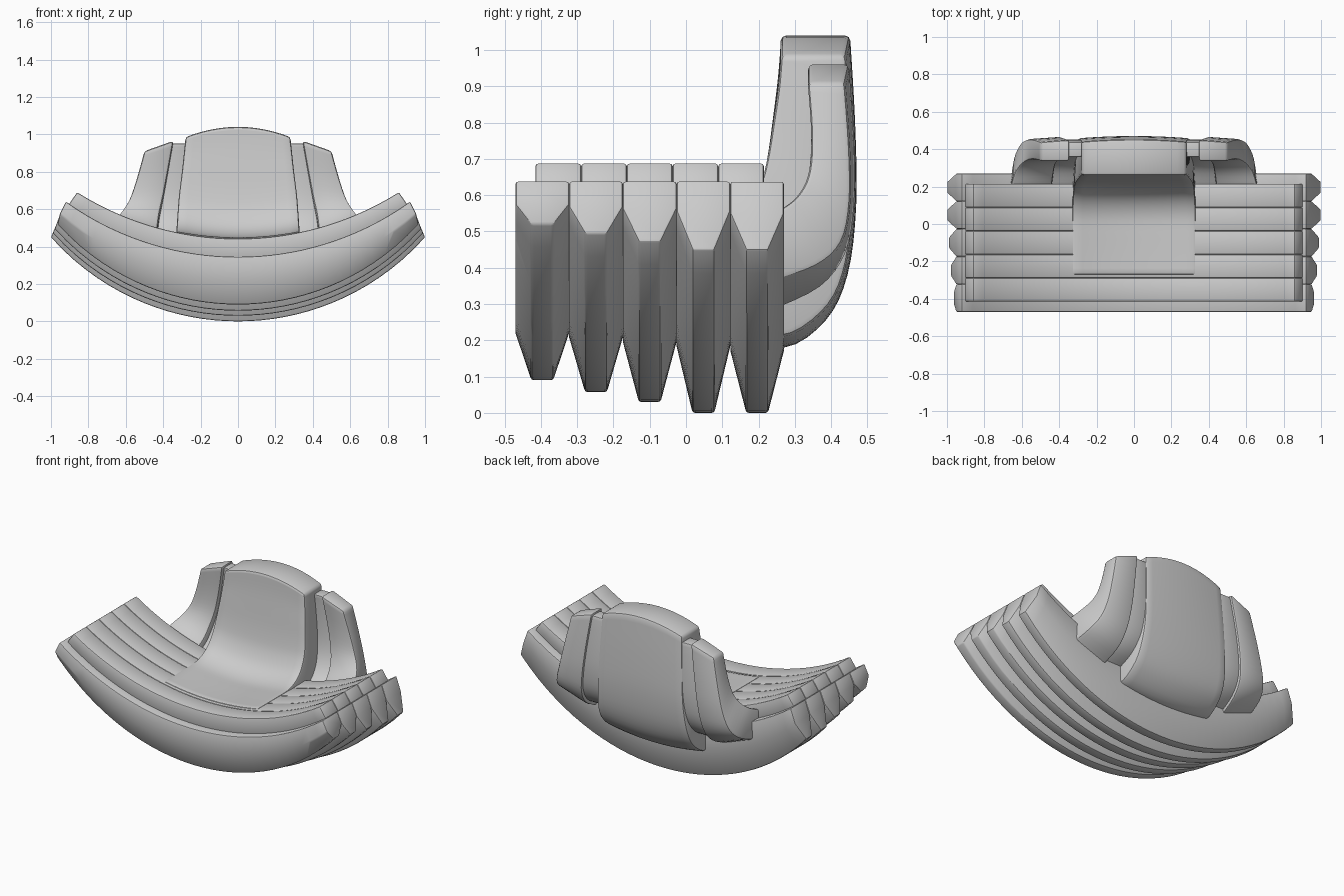
import bpy, bmesh, math

if "Cube" in bpy.data.objects:
    bpy.data.objects.remove(bpy.data.objects["Cube"])


def loft(name, rings, bevel=0.01):
    """Skin a list of closed rings; both ends are capped with quads."""
    bm = bmesh.new()
    vs = [[bm.verts.new(p) for p in r] for r in rings]
    n = len(rings[0])
    for a, b in zip(vs, vs[1:]):
        for i in range(n):
            j = (i + 1) % n
            bm.faces.new((a[i], a[j], b[j], b[i]))
    for r in (vs[0], vs[-1]):
        for i in range(n // 2 - 1):
            bm.faces.new((r[i], r[i + 1], r[n - 2 - i], r[n - 1 - i]))
    bmesh.ops.recalc_face_normals(bm, faces=bm.faces)
    me = bpy.data.meshes.new(name)
    bm.to_mesh(me)
    bm.free()
    ob = bpy.data.objects.new(name, me)
    bpy.context.collection.objects.link(ob)
    bpy.ops.object.select_all(action='DESELECT')
    ob.select_set(True)
    bpy.context.view_layer.objects.active = ob
    m = ob.modifiers.new("bevel", 'BEVEL')
    m.width, m.segments, m.limit_method = bevel, 2, 'ANGLE'
    m.angle_limit = math.radians(32)
    bpy.ops.object.modifier_apply(modifier="bevel")
    bpy.ops.object.shade_smooth_by_angle(angle=math.radians(30))
    return ob


def arc(t, x_end, z_mid, z_end):
    """Point on a circular arc through (0, z_mid) and (x_end, z_end)."""
    s = z_end - z_mid
    r = (x_end ** 2 + s * s) / (2 * s)
    x = t * x_end
    return x, z_mid + r - math.sqrt(r * r - x * x)


def curved_bar(name, layers, bevel):
    """layers: (y_left, y_right, arc parameters) from top to bottom."""
    rings = []
    for k in range(33):
        t = k / 16 - 1
        left, right = [], []
        for y0, y1, a in layers:
            x, z = arc(t, *a)
            left.append((x, y0, z))
            right.append((x, y1, z))
        rings.append(left + right[::-1])
    loft(name, rings, bevel)


def spline(pts, steps=4):
    """Catmull-Rom resampling of tuples of any length."""
    out = []
    for i in range(len(pts) - 1):
        p0, p1, p2 = pts[max(i - 1, 0)], pts[i], pts[i + 1]
        p3 = pts[min(i + 2, len(pts) - 1)]
        for s in range(steps):
            t = s / steps
            out.append(tuple(0.5 * (2 * b + (c - a) * t + (2 * a - 5 * b + 4 * c - d) * t * t
                             + (3 * b - a - 3 * c + d) * t ** 3)
                             for a, b, c, d in zip(p0, p1, p2, p3)))
    return out + [pts[-1]]


# Five V-bottomed rocker slats, each with a pad strip on top
bottoms = [(0.965, 0.09, 0.52), (0.98, 0.057, 0.495), (0.99, 0.03, 0.473),
           (1.0, 0.0, 0.45), (1.0, 0.0, 0.45)]
for i, low in enumerate(bottoms):
    y0 = -0.47 + i * 0.148
    y1, c = y0 + 0.148, y0 + 0.074
    mid = (0.952, 0.22 - 0.012 * i, 0.575 - 0.006 * i)
    curved_bar(f"slat_{i + 1}", [(y0, y1, (0.92, 0.345, 0.64)), (y0, y1, mid),
                                 (c - 0.03, c + 0.03, low)], 0.007)
    p0 = -0.415 + i * 0.126
    curved_bar(f"pad_{i + 1}", [(p0, p0 + 0.126, (0.86, 0.442, 0.69)),
                                (p0, p0 + 0.126, (0.905, 0.33, 0.625))], 0.008)

# Centre seat and backrest: inner y,z  outer y,z  half width  edge lift
panel = [(-0.272, 0.449, -0.272, 0.37, 0.33, 0.033),
         (-0.08, 0.449, -0.05, 0.33, 0.33, 0.033),
         (0.05, 0.455, 0.12, 0.22, 0.33, 0.033),
         (0.14, 0.50, 0.27, 0.18, 0.327, 0.03),
         (0.195, 0.585, 0.385, 0.255, 0.322, 0.02),
         (0.222, 0.69, 0.445, 0.38, 0.315, 0.0),
         (0.242, 0.83, 0.469, 0.57, 0.30, -0.02),
         (0.255, 0.94, 0.466, 0.80, 0.29, -0.04),
         (0.262, 1.04, 0.452, 1.04, 0.28, -0.055)]
rings = []
for yi, zi, yo, zo, w, lift in spline(panel):
    ts = [k / 6 - 1 for k in range(13)]
    inner = [(t * w, yi, zi + lift * t * t) for t in ts]
    outer = [(t * w, yo - 0.012 * t * t, zo + lift * t * t) for t in ts]
    rings.append(inner + outer[::-1])
loft("seat_and_backrest", rings, 0.014)

# Side wings and linking strips: front y,z  back y,z  inner x  outer x  outer lift
wing = spline([(0.335, 0.965, 0.45, 0.965, 0.345, 0.50, -0.055),
               (0.345, 0.80, 0.463, 0.76, 0.375, 0.54, -0.03),
               (0.34, 0.67, 0.464, 0.58, 0.40, 0.575, 0.0),
               (0.315, 0.58, 0.44, 0.44, 0.42, 0.61, 0.03),
               (0.27, 0.51, 0.37, 0.345, 0.43, 0.64, 0.06),
               (0.20, 0.46, 0.24, 0.28, 0.44, 0.66, 0.08)])
for side, s in (("left", -1), ("right", 1)):
    wing_rings, strip_rings = [], []
    for fy, fz, by, bz, xi, xo, up in wing:
        wing_rings.append([(s * xi, fy, fz), (s * xo, fy, fz + up),
                           (s * xo, by - 0.012, bz + up), (s * xi, by, bz)])
        a, b = 0.2, 0.88
        f = (fy + (by - fy) * a, fz + (bz - fz) * a)
        k = (fy + (by - fy) * b, fz + (bz - fz) * b)
        strip_rings.append([(s * 0.25, *f), (s * (xi + 0.03), *f),
                            (s * (xi + 0.03), *k), (s * 0.25, *k)])
    loft(f"{side}_wing", wing_rings, 0.014)
    # strip sits slightly below the wing top
    strip_rings[0] = [(x, y, z - 0.015) for x, y, z in strip_rings[0]]
    loft(f"{side}_link_strip", strip_rings, 0.005)
